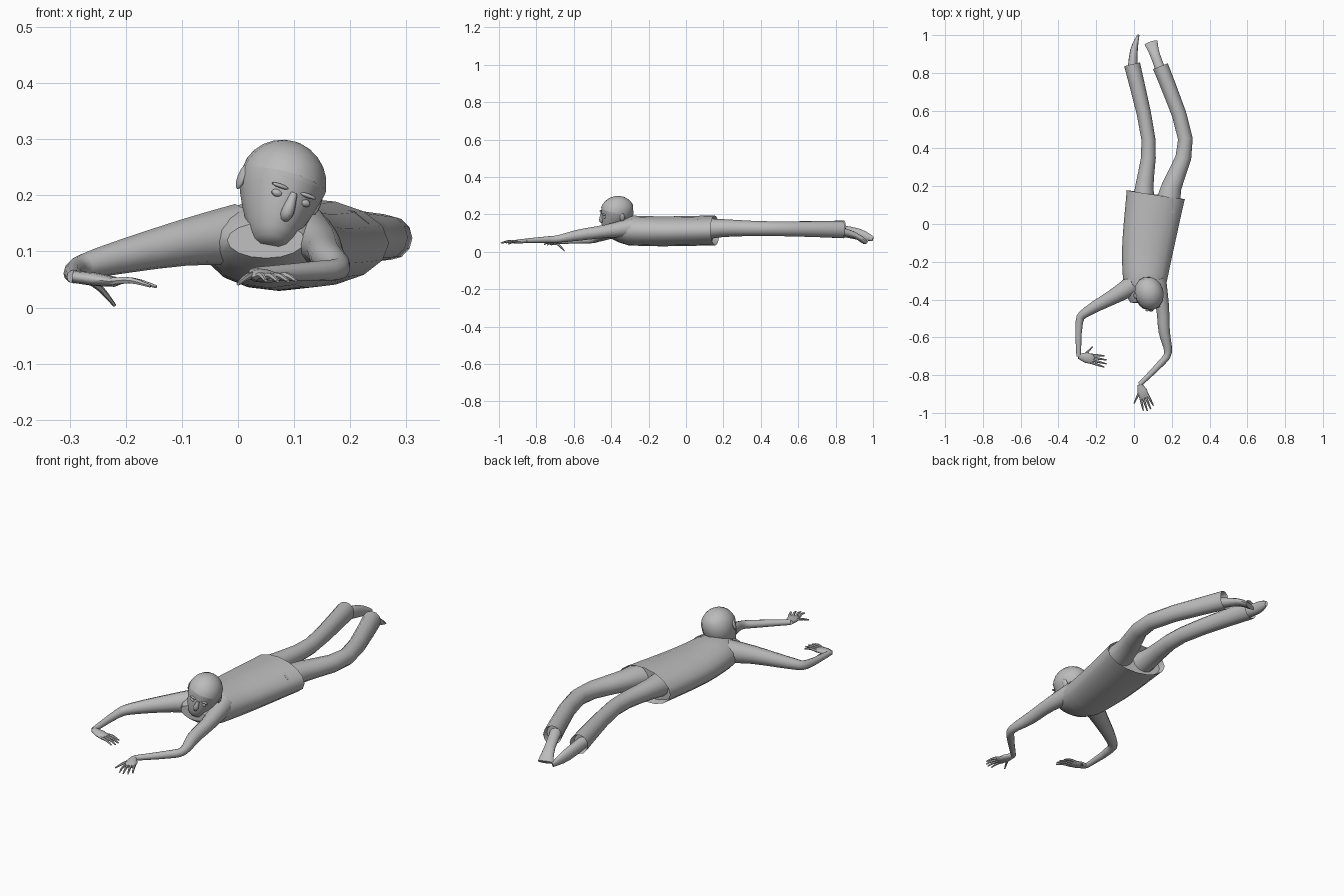
import bpy, bmesh, math
from mathutils import Vector, Matrix

if "Cube" in bpy.data.objects:
    bpy.data.objects.remove(bpy.data.objects["Cube"])

grey = bpy.data.materials.new("plain_grey")
grey.use_nodes = True
grey.diffuse_color = (0.5, 0.5, 0.5, 1)
grey.node_tree.nodes["Principled BSDF"].inputs["Base Color"].default_value = grey.diffuse_color
parts = []


def finish(bm, name, matrix):
    """Turn a bmesh into a placed, coloured object."""
    bmesh.ops.recalc_face_normals(bm, faces=bm.faces)
    mesh = bpy.data.meshes.new(name)
    bm.to_mesh(mesh)
    bm.free()
    mesh.materials.append(grey)
    part = bpy.data.objects.new(name, mesh)
    part.matrix_world = matrix
    bpy.context.collection.objects.link(part)
    parts.append(part)


def loft(name, rings, sides=12, up=Vector((0, 0, 1)), recess=0, matrix=Matrix()):
    """Skin elliptical rings, each a (centre, half width, half height)."""
    bm = bmesh.new()
    loops = []
    for i, (centre, width, height) in enumerate(rings):
        before = rings[max(i - 1, 0)][0]
        after = rings[min(i + 1, len(rings) - 1)][0]
        tangent = (after - before).normalized()
        across = tangent.cross(up).normalized()
        top = across.cross(tangent)
        angles = [math.tau * k / sides for k in range(sides)]
        loops.append([bm.verts.new(centre + across * width * math.cos(a)
                                   + top * height * math.sin(a)) for a in angles])
    for near, far in zip(loops, loops[1:]):
        for k in range(sides):
            bm.faces.new((near[k - 1], near[k], far[k], far[k - 1]))
    bm.faces.new(loops[0])
    end = bm.faces.new(loops[-1])
    bmesh.ops.recalc_face_normals(bm, faces=bm.faces)
    if recess:
        inward = (rings[-2][0] - rings[-1][0]).normalized()
        bmesh.ops.inset_region(bm, faces=[end], thickness=0.01)
        bmesh.ops.translate(bm, verts=end.verts, vec=inward * recess)
    finish(bm, name, matrix)


def spline(points, steps=3):
    """Smooth curve through a few points of any dimension."""
    points = [Vector(p) for p in points]
    curve = []
    for i in range(len(points) - 1):
        start, end = points[i], points[i + 1]
        leave = (end - points[max(i - 1, 0)]) / 2
        arrive = (points[min(i + 2, len(points) - 1)] - start) / 2
        for k in range(steps):
            t = k / steps
            ease = t * t * (3 - 2 * t)
            curve.append(start.lerp(end, ease) + leave * t * (1 - t) ** 2
                         - arrive * t * t * (1 - t))
    return curve + [points[-1]]


def limb(name, joints, flat_start=1, flat_end=1, **options):
    """Tube through (x, y, z, radius) joints, flattened along its length."""
    curve = spline(joints)
    rings = []
    for i, p in enumerate(curve):
        flat = flat_start + (flat_end - flat_start) * i / (len(curve) - 1)
        rings.append((p.to_3d(), p.w, p.w * flat))
    loft(name, rings, **options)


def blob(name, place, size, matrix):
    bm = bmesh.new()
    bmesh.ops.create_uvsphere(bm, u_segments=10, v_segments=6, radius=1)
    finish(bm, name, matrix @ Matrix.Translation(place) @ Matrix.Diagonal((*size, 1)))


def finger(name, base, tip):
    knuckle = base.lerp(tip, 0.5) + Vector((0, 0, 0.006))
    limb(name, [(*base, 0.007), (*knuckle, 0.006), (*tip, 0.003)], sides=6)


def hand(name, wrist, reach, across, thumb):
    """Flat palm with a fan of four fingers, and a thumb."""
    wrist, reach, across = Vector(wrist), Vector(reach), Vector(across)
    middle = wrist.lerp(reach, 0.5)
    half = across.length * 0.6
    loft(name + "_palm", [(wrist, half * 0.5, 0.011),
                          (wrist.lerp(middle, 0.5), half, 0.012),
                          (middle, half, 0.009),
                          (middle.lerp(reach, 0.1), half * 0.9, 0.005)])
    for i, label in enumerate(("index", "middle", "ring", "little")):
        offset = across * (i / 3 - 0.5)
        base = middle + offset
        length = 1 if label in ("middle", "ring") else 0.85
        finger(f"{name}_{label}_finger", base.lerp(wrist, 0.1),
               base.lerp(reach + offset * 1.4, length))
    finger(name + "_thumb", wrist.lerp(middle, 0.3), Vector(thumb))


# Torso: shoulders swell out of the neck base and taper to an open shirt hem
spine = spline([(0.05, -0.42, 0.12), (0.07, -0.15, 0.11), (0.115, 0.155, 0.115)], steps=6)
torso = []
for i, centre in enumerate(spine):
    t = max(i, 0.3) / (len(spine) - 1)
    torso.append((centre, 0.156 * t ** 0.22, 0.08 * min(1, 4 * t) ** 0.4))
loft("torso", torso, sides=16, recess=0.03)
limb("neck", [(0.05, -0.29, 0.13, 0.05), (0.06, -0.35, 0.16, 0.043), (0.07, -0.38, 0.2, 0.04)])

# Trouser legs with open cuffs
limb("right_leg", [(0.05, 0.07, 0.12, 0.07), (0.055, 0.2, 0.127, 0.048),
                   (0.076, 0.45, 0.125, 0.037), (-0.01, 0.845, 0.12, 0.043)],
     flat_start=0.9, flat_end=1.1, recess=0.03)
limb("left_leg", [(0.17, 0.07, 0.12, 0.075), (0.2, 0.2, 0.127, 0.053),
                  (0.272, 0.45, 0.124, 0.039), (0.14, 0.835, 0.12, 0.042)],
     flat_start=0.8, flat_end=1.1, recess=0.03)

# Bare feet, the right one turned on its edge
limb("right_foot", [(-0.01, 0.79, 0.12, 0.027), (0, 0.92, 0.095, 0.02), (0.023, 1, 0.07, 0.006)],
     flat_end=2)
limb("left_foot", [(0.15, 0.79, 0.12, 0.027), (0.11, 0.9, 0.09, 0.026), (0.09, 0.96, 0.05, 0.036)],
     flat_end=0.3)

# Arms reaching forward with bent elbows
limb("right_arm", [(0, -0.32, 0.13, 0.055), (-0.1, -0.38, 0.115, 0.041),
                   (-0.25, -0.465, 0.08, 0.026), (-0.29, -0.52, 0.065, 0.02),
                   (-0.293, -0.7, 0.055, 0.012)])
limb("left_arm", [(0.12, -0.29, 0.13, 0.05), (0.15, -0.43, 0.11, 0.035),
                  (0.16, -0.57, 0.09, 0.03), (0.18, -0.68, 0.07, 0.02),
                  (0.14, -0.74, 0.065, 0.018), (0.03, -0.85, 0.06, 0.012)])
hand("right_hand", wrist=(-0.293, -0.7, 0.055), reach=(-0.145, -0.73, 0.037),
     across=(0, -0.045, 0), thumb=(-0.22, -0.65, 0.004))
hand("left_hand", wrist=(0.03, -0.85, 0.06), reach=(0.08, -0.985, 0.047),
     across=(0.04, 0.02, 0), thumb=(0, -0.95, 0.042))

# Head frame: lifted, tilted and turned towards its left
crown = Vector((0.35, -0.05, 0.93)).normalized()
face = Vector((0.28, -1, -0.1))
face = (face - crown * face.dot(crown)).normalized()
frame = Matrix((crown.cross(face), -face, crown)).transposed().to_4x4()
frame = Matrix.Translation((0.08, -0.367, 0.222)) @ frame
front = Vector((0, -1, 0))

# Skull: a round dome above, narrowing and pushing forward to the chin below
skull = []
steps = 12
for i in range(steps + 1):
    angle = math.pi * (i / steps - 0.5) * 0.95
    t = math.sin(angle)
    jaw = max(-t, 0)
    width = 0.077 * math.cos(angle) * (1 - jaw / 4) + jaw ** 4 * 0.012
    skull.append((Vector((0, -0.06 * jaw, t * (0.11 if jaw else 0.077))), width, width * 1.17))
loft("head", skull, sides=16, up=front, matrix=frame)

# Facial features
limb("nose", [(0, -0.088, -0.005, 0.006), (0, -0.092, -0.04, 0.012), (0, -0.085, -0.054, 0.008)],
     sides=8, up=front, matrix=frame)
for label, height in (("upper", -0.07), ("lower", -0.078)):
    blob(label + "_lip", (0, -0.08, height), (0.018, 0.008, 0.005), frame)
for label, s in (("right", -1), ("left", 1)):
    blob(label + "_eye", (s * 0.027, -0.08, -0.016), (0.011, 0.008, 0.007), frame)
    blob(label + "_brow", (s * 0.027, -0.083, -0.002), (0.017, 0.007, 0.004), frame)
    blob(label + "_ear", (s * 0.074, 0.005, -0.015), (0.007, 0.014, 0.023), frame)

# Smooth shading with sharp hems and cuffs
bpy.ops.object.select_all(action="DESELECT")
for part in parts:
    part.select_set(True)
bpy.context.view_layer.objects.active = parts[0]
bpy.ops.object.shade_smooth_by_angle(angle=math.radians(50))
